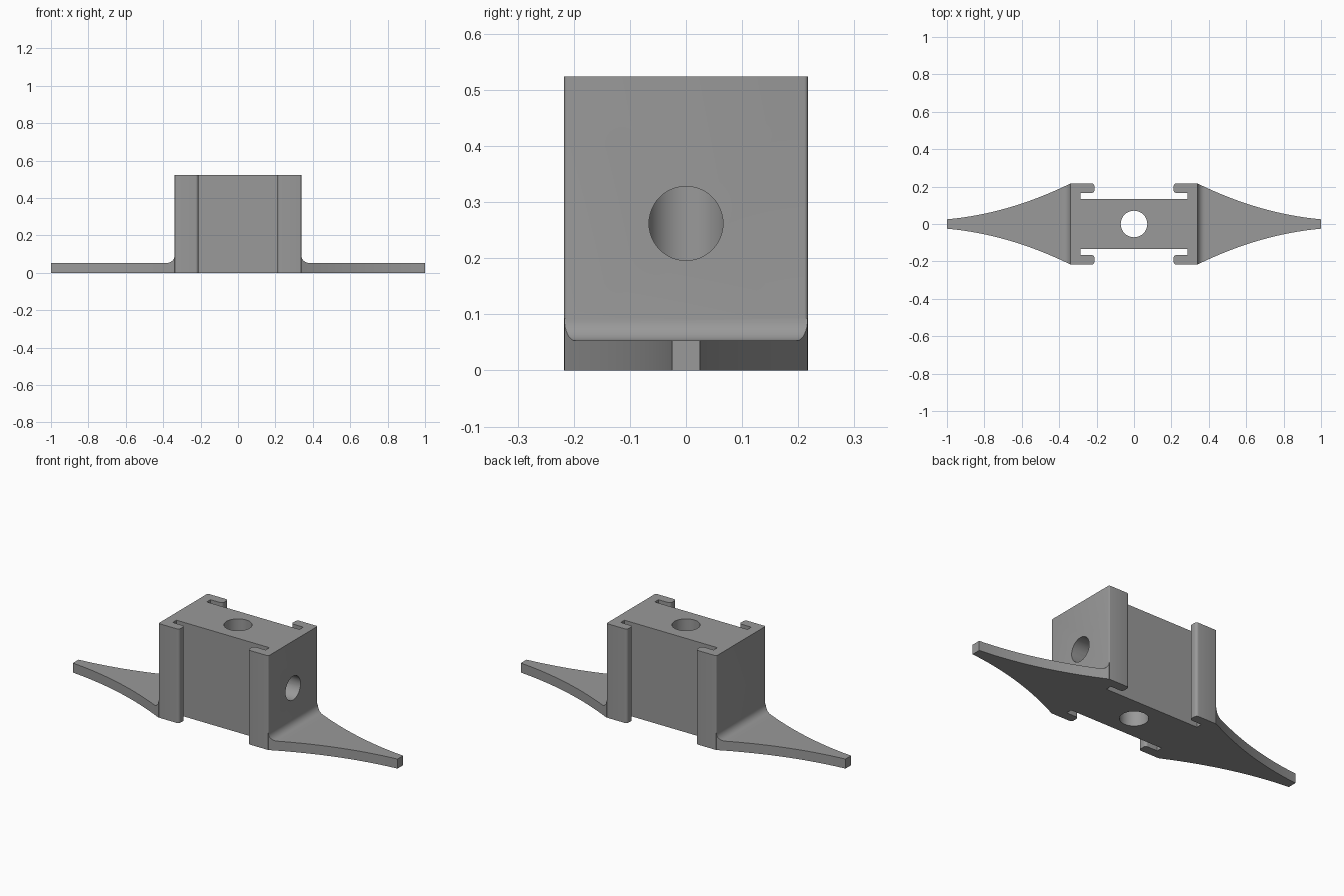
import bpy, bmesh, math

if "Cube" in bpy.data.objects:
    bpy.data.objects.remove(bpy.data.objects["Cube"])

H, HX, HY = 0.524, 0.339, 0.217      # block height and half sizes
WING_Z, FILLET = 0.053, 0.040        # wing thickness, root fillet radius

grey = bpy.data.materials.new("plain_grey")
grey.diffuse_color = (0.32, 0.32, 0.32, 1)
grey.use_nodes = True
grey.node_tree.nodes["Principled BSDF"].inputs["Base Color"].default_value = grey.diffuse_color


def finish(bm, name):
    bmesh.ops.recalc_face_normals(bm, faces=bm.faces)
    me = bpy.data.meshes.new(name)
    bm.to_mesh(me)
    bm.free()
    ob = bpy.data.objects.new(name, me)
    bpy.context.collection.objects.link(ob)
    me.materials.append(grey)
    return ob


def rounded(cx, cy, r, a0, a1, n=6):
    return [(cx + r * math.cos(math.radians(a0 + (a1 - a0) * i / n)),
             cy + r * math.sin(math.radians(a0 + (a1 - a0) * i / n))) for i in range(n + 1)]


def block():
    # quarter outline: outer corner, rounded lip, slot, body wall
    r, c, tip, lip = 0.015, 0.006, 0.212, 0.166
    q = rounded(HX - c, HY - c, c, 0, 90, 4)
    q += rounded(tip + r, HY - r, r, 90, 180)
    q += rounded(tip + r, lip + r, r, 180, 270)
    q += [(0.286, lip), (0.286, 0.133)]
    left = [(-x, y) for x, y in reversed(q)]
    top = q + left
    outline = top + [(-x, -y) for x, y in top]
    bm = bmesh.new()
    face = bm.faces.new([bm.verts.new((x, y, 0)) for x, y in outline])
    res = bmesh.ops.extrude_face_region(bm, geom=[face])
    bmesh.ops.translate(bm, vec=(0, 0, H),
                        verts=[v for v in res["geom"] if isinstance(v, bmesh.types.BMVert)])
    return finish(bm, "slotted_block")


def wing(side, name):
    # sections along x: buried root, fillet, then taper to the tip
    def width(x):
        t = 1 - x
        return 0.025 + 0.09 * t + 0.303 * t * t
    secs = [(0.30, 0.19, WING_Z + FILLET)]
    for i in range(9):
        a = math.pi / 2 * i / 8
        x = HX + FILLET * (1 - math.cos(a))
        secs.append((x, min(HY, width(x)), WING_Z + FILLET * (1 - math.sin(a))))
    x0 = HX + FILLET
    for i in range(1, 19):
        x = x0 + (1 - x0) * i / 18
        secs.append((x, width(x), WING_Z))
    bm = bmesh.new()
    rings = [[bm.verts.new((side * x, y, z)) for y, z in ((-w, 0), (w, 0), (w, h), (-w, h))]
             for x, w, h in secs]
    for a, b in zip(rings, rings[1:]):
        for k in range(4):
            m = (k + 1) % 4
            bm.faces.new((a[k], a[m], b[m], b[k]))
    bm.faces.new(rings[0])
    bm.faces.new(rings[-1])
    return finish(bm, name)


def drill(name, radius, depth, loc, rot=(0, 0, 0)):
    bpy.ops.mesh.primitive_cylinder_add(vertices=48, radius=radius, depth=depth,
                                        location=loc, rotation=rot)
    ob = bpy.context.object
    ob.name = name
    ob.data.materials.append(grey)
    return ob


body = block()
parts = [(wing(1, "right_wing"), 'UNION'), (wing(-1, "left_wing"), 'UNION'),
         # through hole from the top, and side hole that stops in it
         (drill("vertical_drill", 0.071, 1.0, (0, 0, 0.26)), 'DIFFERENCE'),
         (drill("side_drill", 0.066, 0.5, (0.25, 0, 0.262), (0, math.pi / 2, 0)), 'DIFFERENCE')]

bpy.ops.object.select_all(action='DESELECT')
body.select_set(True)
bpy.context.view_layer.objects.active = body
for ob, op in parts:
    mod = body.modifiers.new(ob.name, 'BOOLEAN')
    mod.operation, mod.solver, mod.object = op, 'EXACT', ob
    bpy.ops.object.modifier_apply(modifier=mod.name)
    bpy.data.objects.remove(ob)

body.name = "winged_bracket"
bpy.ops.object.shade_smooth_by_angle(angle=math.radians(30))
